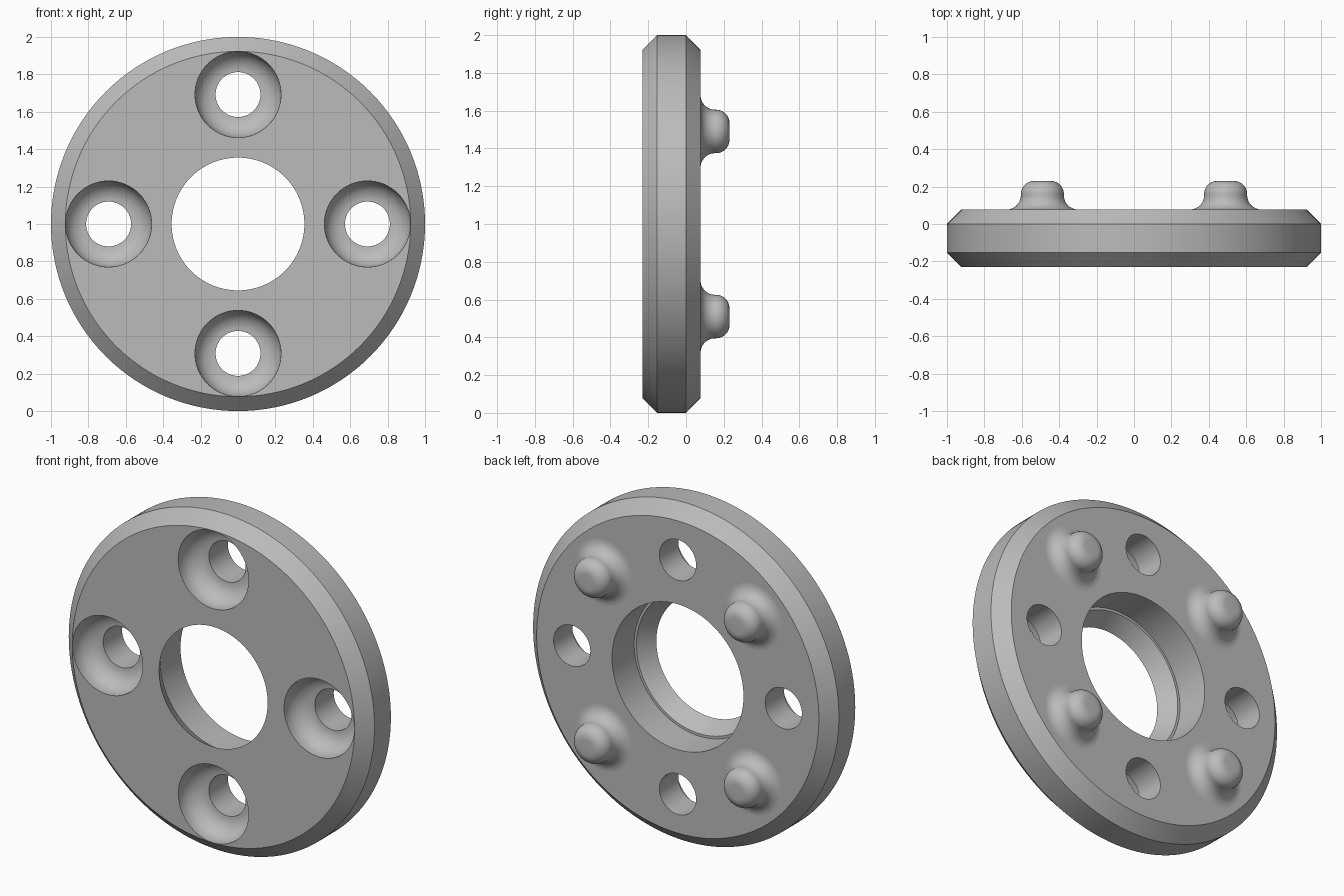
import bpy, bmesh, math
from mathutils import Matrix, Vector

old = bpy.data.objects.get("Cube")
if old:
    bpy.data.objects.remove(old, do_unlink=True)

grey = bpy.data.materials.new("plain_grey")
grey.use_nodes = True
grey.diffuse_color = (0.5, 0.5, 0.5, 1)
grey.node_tree.nodes["Principled BSDF"].inputs["Base Color"].default_value = (0.5, 0.5, 0.5, 1)


def arc(cr, cy, radius, start, end, steps=10):
    """Profile points (radius, y) on a circular arc, angles in degrees."""
    angles = [math.radians(start + (end - start) * i / steps) for i in range(steps + 1)]
    return [(cr + radius * math.cos(a), cy + radius * math.sin(a)) for a in angles]


def lathe(name, profile, centre, segments, closed=False):
    """Spin a (radius, y) profile around the y axis through centre."""
    bm = bmesh.new()
    verts = [bm.verts.new((r, y, 0)) for r, y in profile]
    pairs = list(zip(verts, verts[1:] + verts[:1]))
    edges = [bm.edges.new(p) for p in (pairs if closed else pairs[:-1])]
    bmesh.ops.spin(bm, geom=verts + edges, cent=(0, 0, 0), axis=(0, 1, 0),
                   angle=math.tau, steps=segments)
    bmesh.ops.remove_doubles(bm, verts=bm.verts, dist=1e-4)
    bmesh.ops.recalc_face_normals(bm, faces=bm.faces)
    bmesh.ops.transform(bm, matrix=Matrix.Translation(centre), verts=bm.verts)
    mesh = bpy.data.meshes.new(name)
    bm.to_mesh(mesh)
    bm.free()
    obj = bpy.data.objects.new(name, mesh)
    bpy.context.collection.objects.link(obj)
    mesh.materials.append(grey)
    return obj


def select(obj):
    bpy.ops.object.select_all(action="DESELECT")
    obj.select_set(True)
    bpy.context.view_layer.objects.active = obj


def smooth(obj):
    select(obj)
    bpy.ops.object.shade_smooth_by_angle(angle=math.radians(30))


FRONT, BACK, CHAMFER = -0.23, 0.077, 0.077
middle = Vector((0, 0, 1))

# Chamfered ring with a stepped, tapered centre bore
ring = lathe("flange_ring", [
    (0.355, FRONT), (1 - CHAMFER, FRONT), (1, FRONT + CHAMFER),
    (1, BACK - CHAMFER), (1 - CHAMFER, BACK),
    (0.43, BACK), (0.43, -0.13), (0.415, -0.13)], middle, 128, closed=True)

# Four bolt holes with rounded recesses at the front
recess = ([(0, FRONT - 0.1), (0.23, FRONT - 0.1)]
          + arc(0.12, FRONT + 0.02, 0.11, 0, 90)
          + [(0.12, BACK + 0.1), (0, BACK + 0.1)])
for i in range(4):
    a = i * math.pi / 2
    cutter = lathe("bolt_hole_cutter", recess,
                   middle + 0.692 * Vector((math.cos(a), 0, math.sin(a))), 64)
    cutter.hide_render = True
    mod = ring.modifiers.new("bolt_hole", "BOOLEAN")
    mod.operation = "DIFFERENCE"
    mod.solver = "EXACT"
    mod.object = cutter
    select(ring)
    bpy.ops.object.modifier_apply(modifier=mod.name)
    bpy.data.objects.remove(cutter, do_unlink=True)
smooth(ring)

# Four rounded pegs with flared feet at the back
peg_profile = ([(0.192, BACK - 0.01)]
               + arc(0.192, BACK + 0.077, 0.077, 270, 180)
               + arc(0.045, 0.16, 0.07, 0, 90)
               + [(0, 0.23)])
for sx, side in ((1, "left"), (-1, "right")):
    for sz, level in ((1, "upper"), (-1, "lower")):
        peg = lathe(f"{level}_{side}_peg", peg_profile,
                    middle + Vector((0.49 * sx, 0, 0.49 * sz)), 48)
        smooth(peg)
